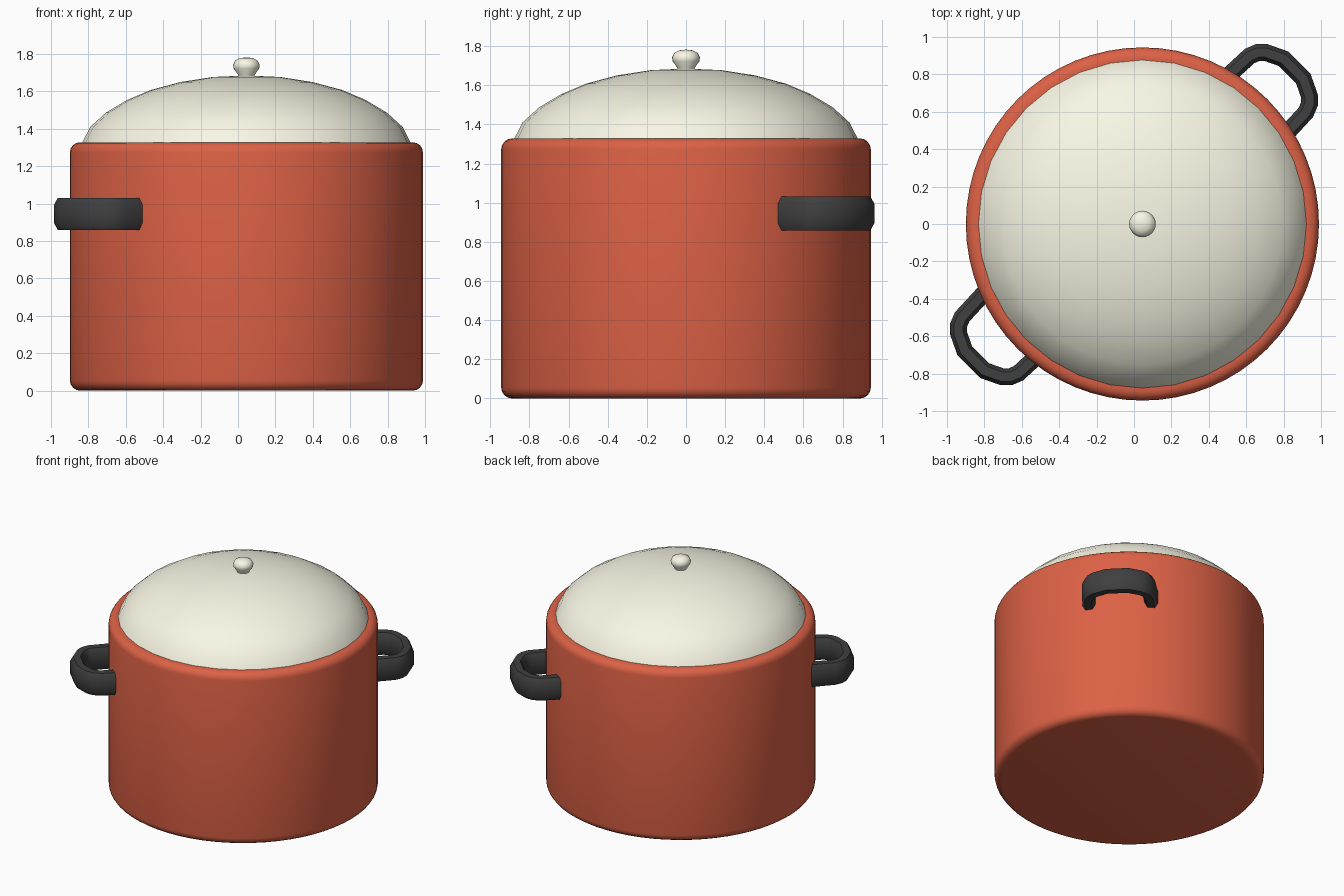
import bpy, bmesh, math
from mathutils import Vector

if "Cube" in bpy.data.objects:
    bpy.data.objects.remove(bpy.data.objects["Cube"])

CX = 0.045  # pot axis


def material(name, color):
    m = bpy.data.materials.new(name)
    m.diffuse_color = (*color, 1)
    m.use_nodes = True
    m.node_tree.nodes["Principled BSDF"].inputs["Base Color"].default_value = m.diffuse_color
    return m


RED = material("red_enamel", (0.72, 0.12, 0.06))
CREAM = material("cream_enamel", (0.95, 0.94, 0.79))
BLACK = material("black_plastic", (0.05, 0.05, 0.05))


def finish(name, bm, mat, angle):
    bmesh.ops.recalc_face_normals(bm, faces=bm.faces)
    mesh = bpy.data.meshes.new(name)
    bm.to_mesh(mesh)
    bm.free()
    mesh.materials.append(mat)
    ob = bpy.data.objects.new(name, mesh)
    bpy.context.collection.objects.link(ob)
    bpy.ops.object.select_all(action='DESELECT')
    ob.select_set(True)
    bpy.context.view_layer.objects.active = ob
    bpy.ops.object.shade_smooth_by_angle(angle=math.radians(angle))
    return ob


def lathe(name, profile, sides, mat, angle=40):
    """Spin an (r, z) profile around the pot axis."""
    bm = bmesh.new()
    vs = [bm.verts.new((r, 0, z)) for r, z in profile]
    es = [bm.edges.new(p) for p in zip(vs, vs[1:])]
    bmesh.ops.spin(bm, geom=vs + es, cent=(0, 0, 0), axis=(0, 0, 1),
                   angle=math.tau, steps=sides, use_merge=True)
    bmesh.ops.remove_doubles(bm, verts=bm.verts, dist=1e-4)
    ob = finish(name, bm, mat, angle)
    ob.location.x = CX
    return ob


# Pot body: solid cylinder with rounded rims
R, H, B = 0.944, 1.328, 0.055
arc = [(math.sin(a), math.cos(a)) for a in (math.radians(i * 22.5) for i in range(5))]
bottom = [(R - B + B * s, B - B * c) for s, c in arc]
top = [(r, H - z) for r, z in reversed(bottom)]
lathe("pot_body", [(0, 0)] + bottom + top + [(0, H)], 64, RED)

# Domed lid
lathe("lid", [(0.88, 1.322), (0.835, 1.41), (0.75, 1.487), (0.636, 1.555),
              (0.51, 1.608), (0.353, 1.65), (0.18, 1.677), (0, 1.685)], 32, CREAM)

# Lid knob
lathe("lid_knob", [(0.04, 1.67), (0.045, 1.69), (0.068, 1.722), (0.071, 1.742),
                   (0.06, 1.765), (0.035, 1.778), (0, 1.782)], 24, CREAM)


# Side handles: chamfered section swept along a bracket path
def handle(name, origin, angle):
    half = [(0.87, 0.22), (1.04, 0.213), (1.085, 0.195), (1.115, 0.165), (1.158, 0.075)]
    path = [Vector((r, t, 0)) for r, t in half]
    path += [Vector((r, -t, 0)) for r, t in reversed(half)]
    section = [(0.045, 0.05), (0.025, 0.086), (-0.025, 0.086), (-0.045, 0.05),
               (-0.045, -0.05), (-0.025, -0.086), (0.025, -0.086), (0.045, -0.05)]
    bm = bmesh.new()
    rings = []
    for i, p in enumerate(path):
        a = (p - path[max(i - 1, 0)]).normalized()
        b = (path[min(i + 1, len(path) - 1)] - p).normalized()
        d = (a + b).normalized()
        n = Vector((-d.y, d.x, 0)) / max(d.dot(b if b.length else a), 0.5)
        rings.append([bm.verts.new(p + n * u + Vector((0, 0, v))) for u, v in section])
    for q, s in zip(rings, rings[1:]):
        for j in range(8):
            k = (j + 1) % 8
            bm.faces.new((q[j], q[k], s[k], s[j]))
    bm.faces.new(rings[0])
    bm.faces.new(rings[-1])
    ob = finish(name, bm, BLACK, 35)
    ob.location = (*origin, 0.945)
    ob.rotation_euler.z = math.radians(angle)


handle("handle_right", (CX - 0.012, 0.012), 45)
handle("handle_left", (-CX + 0.012, 0.088), 225)
